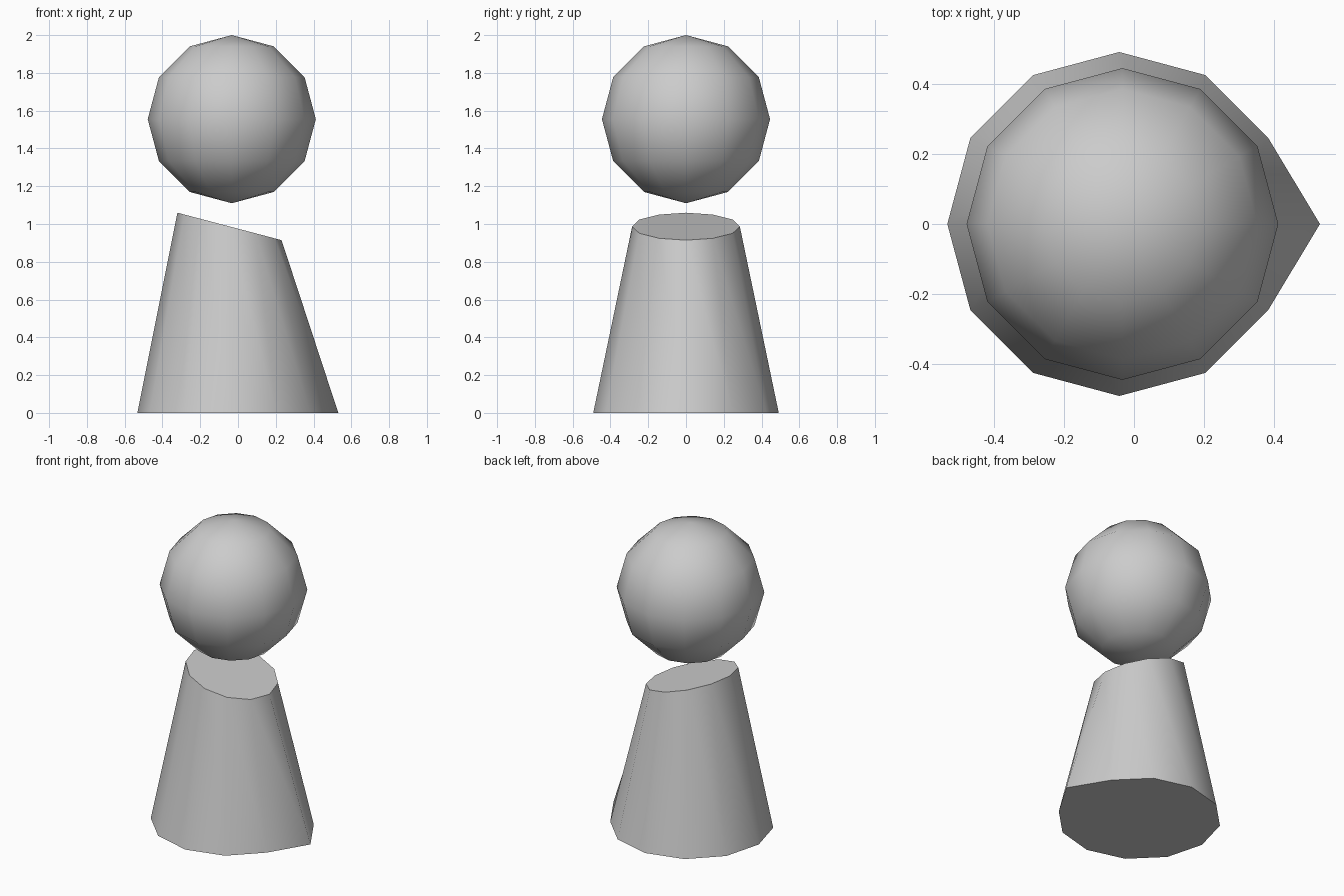
import bpy, bmesh
from math import atan2
from mathutils import Matrix, Vector

if "Cube" in bpy.data.objects:
    bpy.data.objects.remove(bpy.data.objects["Cube"])

SIDES = 12

# head: low-poly smooth ball floating above the body
bpy.ops.mesh.primitive_uv_sphere_add(segments=SIDES, ring_count=6, radius=0.445,
                                     location=(-0.033, 0, 1.555))
head = bpy.context.object
head.name = "head"
bpy.ops.object.shade_smooth()

# body: tapered twelve-sided column with a slanted top
bm = bmesh.new()
bmesh.ops.create_cone(bm, cap_ends=True, segments=SIDES,
                      radius1=0.491, radius2=0.285, depth=1)
bottom = [v for v in bm.verts if v.co.z < 0]
top = [v for v in bm.verts if v.co.z > 0]
bmesh.ops.translate(bm, verts=bottom, vec=(-0.042, 0, 0.5))
bmesh.ops.translate(bm, verts=top, vec=(0, 0, -0.5))
bmesh.ops.rotate(bm, verts=top, cent=(0, 0, 0),
                 matrix=Matrix.Rotation(atan2(0.145, 0.55), 3, 'Y'))
bmesh.ops.translate(bm, verts=top, vec=(-0.045, 0, 0.987))

# pointed corner of the base
corner = max(bottom, key=lambda v: v.co.x)
corner.co.x = 0.531

# smooth sides, crisp rims
for f in bm.faces:
    f.smooth = len(f.verts) == 4
    if not f.smooth:
        for e in f.edges:
            e.smooth = False

mesh = bpy.data.meshes.new("body")
bm.to_mesh(mesh)
bm.free()
body = bpy.data.objects.new("body", mesh)
bpy.context.collection.objects.link(body)
